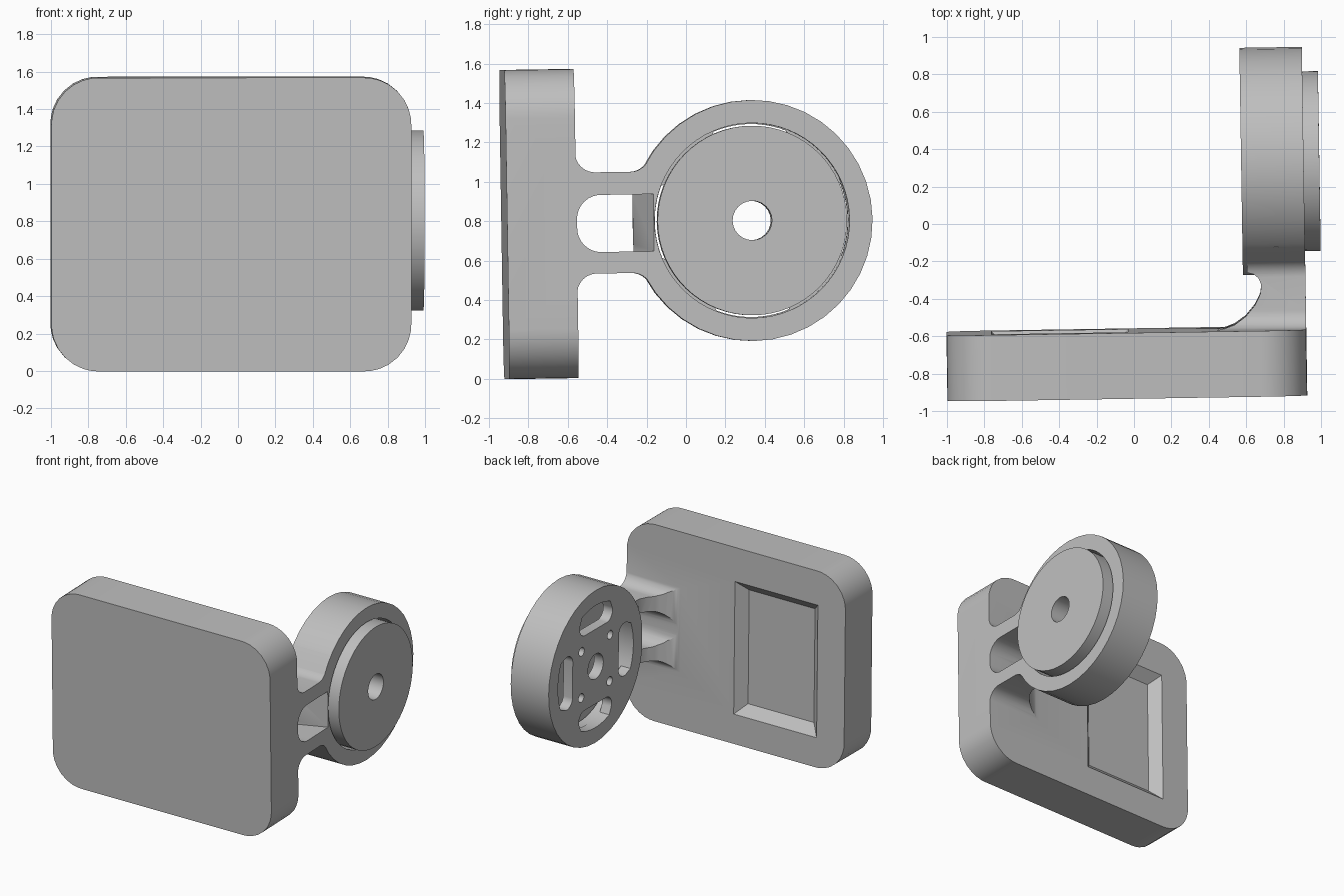
import bpy, bmesh
from math import sin, cos, tan, radians, pi, tau
from mathutils import Matrix, Vector

if "Cube" in bpy.data.objects:
    bpy.data.objects.remove(bpy.data.objects["Cube"])

grey = bpy.data.materials.new("plain_grey")
grey.use_nodes = True
grey.diffuse_color = (0.52, 0.52, 0.52, 1)
grey.node_tree.nodes["Principled BSDF"].inputs["Base Color"].default_value = (0.52, 0.52, 0.52, 1)

SIDE = 0.912                  # flush right side of block, neck and wheel
WY, WZ = 0.321, 0.798         # wheel centre


def rounded(corners, seg=8):
    """Outline from (u, v, radius) corners, each filleted by its radius."""
    out = []
    for i, (u, v, r) in enumerate(corners):
        p = Vector((u, v))
        if r == 0:
            out.append(p)
            continue
        a = (Vector(corners[i - 1][:2]) - p).normalized()
        b = (Vector(corners[(i + 1) % len(corners)][:2]) - p).normalized()
        half = a.angle(b) / 2
        centre = p + (a + b).normalized() * r / sin(half)
        start = p + a * r / tan(half) - centre
        end = p + b * r / tan(half) - centre
        for k in range(seg + 1):
            t = k / seg
            out.append(centre + start.lerp(end, t).normalized() * r)
    return out


def circle(r, n, u=WY, v=WZ):
    return [Vector((u + r * cos(tau * i / n), v + r * sin(tau * i / n))) for i in range(n)]


def prism(name, pts, axis, lo, hi):
    """Extrude a 2D outline along an axis."""
    place = {"X": lambda u, v, w: (w, u, v), "Y": lambda u, v, w: (u, w, v),
             "Z": lambda u, v, w: (u, v, w)}[axis]
    bm = bmesh.new()
    low = [bm.verts.new(place(p[0], p[1], lo)) for p in pts]
    high = [bm.verts.new(place(p[0], p[1], hi)) for p in pts]
    bm.faces.new(low)
    bm.faces.new(high)
    for i in range(len(pts)):
        bm.faces.new((low[i - 1], low[i], high[i], high[i - 1]))
    return finish(name, bm)


def finish(name, bm):
    bmesh.ops.recalc_face_normals(bm, faces=bm.faces)
    me = bpy.data.meshes.new(name)
    bm.to_mesh(me)
    bm.free()
    me.materials.append(grey)
    ob = bpy.data.objects.new(name, me)
    bpy.context.collection.objects.link(ob)
    return ob


def combine(ob, tool, op):
    """Apply a boolean and drop the tool."""
    m = ob.modifiers.new(op, "BOOLEAN")
    m.operation, m.solver, m.object = op, "EXACT", tool
    bpy.context.view_layer.objects.active = ob
    bpy.ops.object.modifier_apply(modifier=m.name)
    bpy.data.objects.remove(tool)


# Block with rounded corners
R = 0.25
body = prism("body", rounded([(-1.012, 0.012, R), (SIDE, 0.012, R),
                              (SIDE, 1.582, R), (-1.012, 1.582, R)]), "Y", -0.922, -0.57)

# Neck: side outline, filleted into block and wheel, mirrored about the wheel centre
upper = [(-0.7, 1.19, 0), (-0.572, 1.19, 0), (-0.572, 1.055, 0.1),
         (-0.24, 1.055, 0.1), (-0.13, 1.21, 0), (0.1, 1.1, 0)]
lower = [(y, 2 * WZ - z, r) for y, z, r in reversed(upper)]
neck = prism("neck", rounded(upper + lower), "X", 0.3, SIDE)
plan = [(SIDE + 0.2, -0.8), (0.42, -0.8), (0.42, -0.572), (0.47, -0.565), (0.53, -0.543), (0.59, -0.5),
        (0.64, -0.44), (0.67, -0.38), (0.675, -0.33), (0.66, -0.295), (0.635, -0.275),
        (0.6, -0.265), (0.6, 0.2), (SIDE + 0.2, 0.2)]
combine(neck, prism("neck_plan", plan, "Z", 0, 2), "INTERSECT")

# Wheel housing joined with neck and block
wheel = prism("wheel", circle(0.612, 40), "X", 0.578, SIDE)
combine(neck, wheel, "UNION")
combine(body, neck, "UNION")

# Window between the arms, and the sloped pocket running up to the cup
z0, z1 = 0.65, 0.94
combine(body, prism("window", rounded([(-0.567, z0, 0.12), (-0.29, z0, 0),
                                       (-0.29, z1, 0), (-0.567, z1, 0.12)]), "X", 0.2, 1.2), "DIFFERENCE")
combine(body, prism("pocket", [(0.57, -0.4), (1.0, -0.4), (1.0, -0.145), (SIDE, -0.178),
                               (0.64, -0.28), (0.57, -0.28)], "Z", z0, z1), "DIFFERENCE")

# Cup in the wheel
combine(body, prism("cup", circle(0.495, 64), "X", 0.66, 1.2), "DIFFERENCE")

# Holes through the wheel's back plate
combine(body, prism("axle_hole", circle(0.1, 24), "X", 0.4, 0.7), "DIFFERENCE")
rim = [(0.49 * sin(radians(a)), 0.49 * cos(radians(a)), 0) for a in range(-22, 23, 4)]
slot = rounded([(-0.25, 0.3, 0.07)] + rim + [(0.25, 0.3, 0.07)], 5)
for k in range(4):
    turn = Matrix.Rotation(k * pi / 2, 2)
    pts = [turn @ p + Vector((WY, WZ)) for p in slot]
    combine(body, prism("slot", pts, "X", 0.4, 0.7), "DIFFERENCE")
    p = turn @ Vector((0.185, 0.185)) + Vector((WY, WZ))
    combine(body, prism("bolt_hole", circle(0.035, 16, p.x, p.y), "X", 0.4, 0.7), "DIFFERENCE")

# Chamfered recess in the back of the block
bm = bmesh.new()
rings = []
for y, inset in ((-0.645, 0.075), (-0.55, -0.02)):
    xa, xb, za, zb = -0.77 + inset, -0.04 - inset, 0.25 + inset, 1.31 - inset
    rings.append([bm.verts.new((x, y, z)) for x, z in ((xa, za), (xb, za), (xb, zb), (xa, zb))])
for ring in rings:
    bm.faces.new(ring)
for i in range(4):
    bm.faces.new((rings[0][i - 1], rings[0][i], rings[1][i], rings[1][i - 1]))
combine(body, finish("recess", bm), "DIFFERENCE")

# Disc seated in the cup
disc = prism("disc", circle(0.481, 64), "X", 0.72, 0.996)
combine(disc, prism("disc_hole", circle(0.1, 24), "X", 0.4, 1.2), "DIFFERENCE")

# Slight lean of the whole model, then shading
pivot = Matrix.Translation((0, 0, 0.8))
lean = pivot @ Matrix.Rotation(radians(0.9), 4, "X") @ Matrix.Rotation(radians(0.9), 4, "Z") @ pivot.inverted()
for ob in (body, disc):
    ob.data.transform(lean)
    bpy.ops.object.select_all(action="DESELECT")
    ob.select_set(True)
    bpy.context.view_layer.objects.active = ob
    bpy.ops.object.shade_smooth_by_angle(angle=radians(30))
